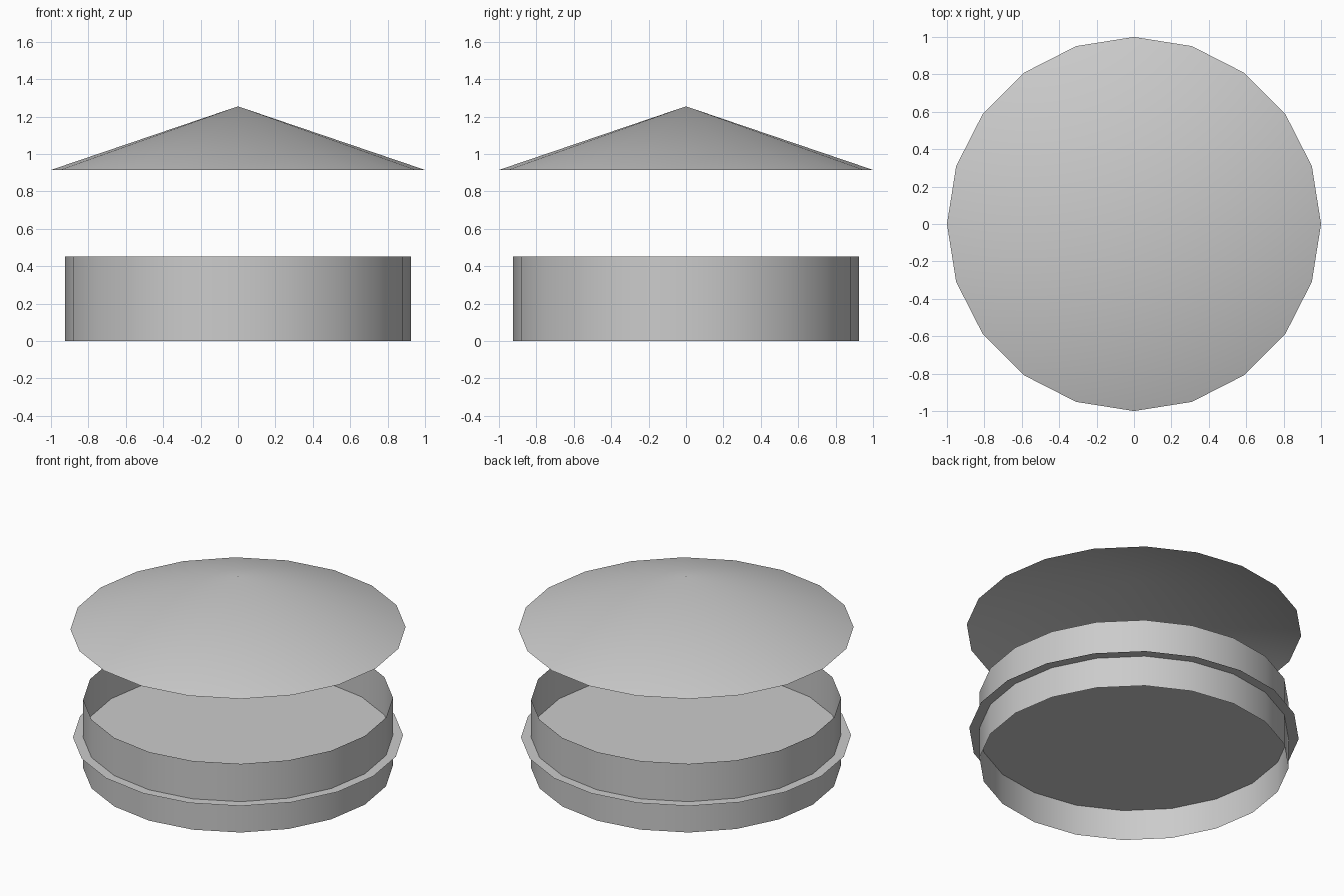
import bpy

if "Cube" in bpy.data.objects:
    bpy.data.objects.remove(bpy.data.objects["Cube"])

SIDES = 20


def finish(name):
    obj = bpy.context.object
    obj.name = name
    bpy.ops.object.shade_smooth_by_angle()
    return obj


# Conical roof, an open shell floating above the drum
bpy.ops.mesh.primitive_cone_add(vertices=SIDES, radius1=1.0, radius2=0, depth=0.34,
                                end_fill_type='NOTHING', location=(0, 0, 0.915 + 0.17))
finish("roof")

# Thin drum wall, open at the top and bottom
bpy.ops.mesh.primitive_cylinder_add(vertices=SIDES, radius=0.924, depth=0.452,
                                    end_fill_type='NOTHING', location=(0, 0, 0.226))
finish("drum_wall")

# Flat floor plate that passes through the wall and shows as a narrow ledge
bpy.ops.mesh.primitive_circle_add(vertices=SIDES, radius=0.985, fill_type='NGON',
                                  location=(0, 0, 0.203))
finish("floor_plate")
